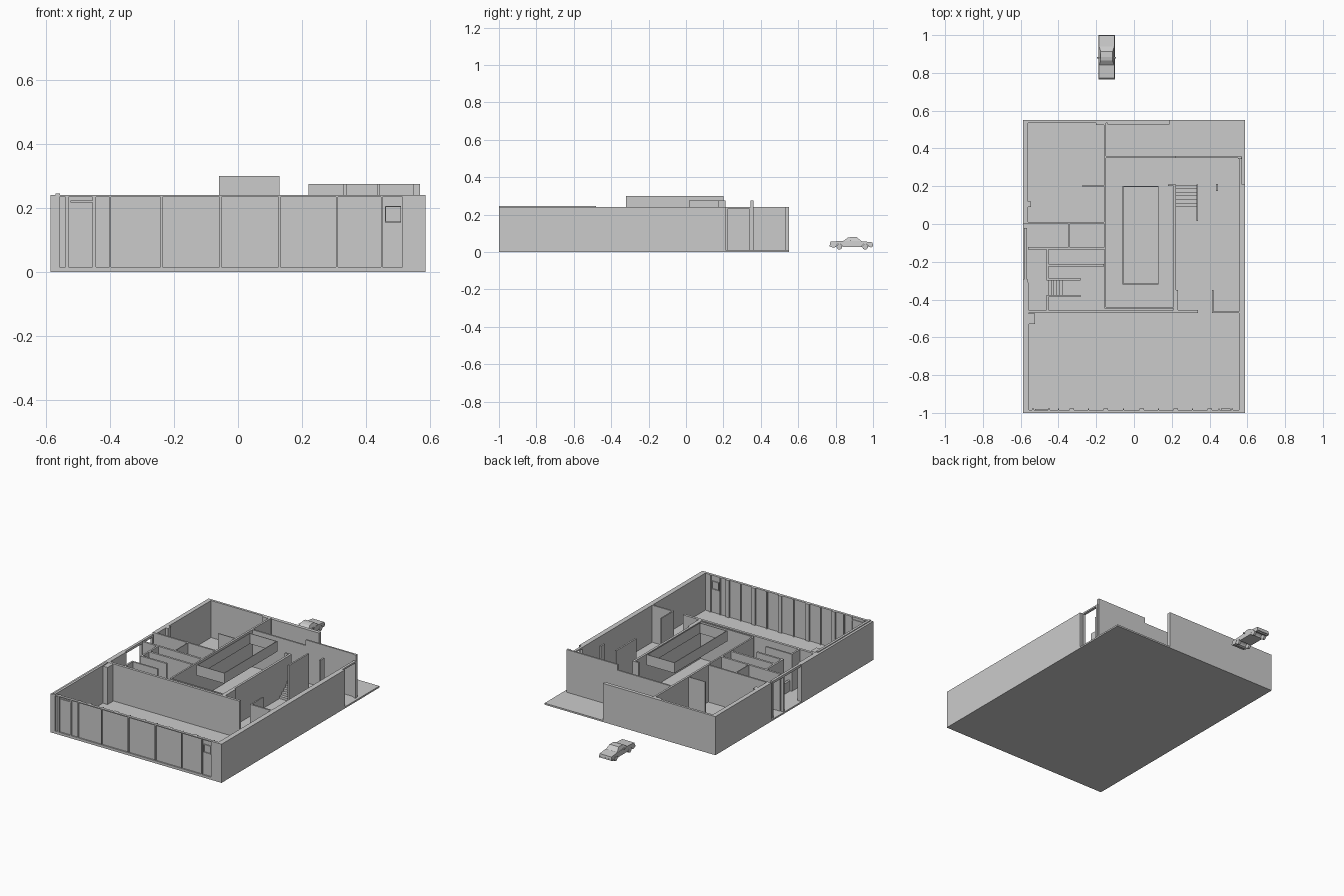
import bpy, bmesh, math

if "Cube" in bpy.data.objects:
    bpy.data.objects.remove(bpy.data.objects["Cube"])

def box(name, x0, x1, y0, y1, z0, z1):
    """Axis-aligned block."""
    bm = bmesh.new()
    bmesh.ops.create_cube(bm, size=1)
    for v in bm.verts:
        v.co.x = x0 + (v.co.x + .5) * (x1 - x0)
        v.co.y = y0 + (v.co.y + .5) * (y1 - y0)
        v.co.z = z0 + (v.co.z + .5) * (z1 - z0)
    return finish(name, bm)

def finish(name, bm):
    bmesh.ops.recalc_face_normals(bm, faces=bm.faces)
    me = bpy.data.meshes.new(name)
    bm.to_mesh(me)
    bm.free()
    ob = bpy.data.objects.new(name, me)
    bpy.context.collection.objects.link(ob)
    return ob

F, T, TALL = .01, .24, .275      # floor level, wall top, tall wall top

def walls(name, rows, top=T, bottom=F):
    for x0, x1, y0, y1 in rows:
        box(name, x0, x1, y0, y1, bottom, top)

# Floor slab
box("floor_slab", -.587, .587, -1, .55, 0, F)

# Outer shell
walls("left_outer_wall", [(-.587, -.558, -1, -.31), (-.587, -.56, 0, .55)])
walls("right_outer_wall", [(.556, .587, -1, .21)])
walls("back_outer_wall", [(-.56, .187, .535, .55)])
walls("back_inset_wall", [(-.155, .22, .35, .36)])
walls("back_tall_wall", [(.22, .57, .35, .36)], TALL)

# Rear left room
walls("rear_room_wall", [(-.56, -.155, 0, .01), (-.16, -.148, 0, .54)])
walls("rear_room_partition", [(-.275, -.16, .198, .204)])
walls("rear_room_pier", [(-.56, -.545, .09, .12), (-.20, -.16, .525, .535),
                         (-.14, .187, .528, .535)])

# Left entry rooms
walls("entry_wall", [(-.562, -.155, -.135, -.122), (-.347, -.342, -.122, 0),
                     (-.464, -.453, -.30, -.135), (-.453, -.16, -.225, -.212),
                     (-.453, -.283, -.298, -.286), (-.464, -.283, -.386, -.376),
                     (-.464, -.453, -.455, -.386), (-.587, -.56, -.31, -.295)])
box("entry_lintel", -.582, -.566, -.30, -.02, .225, T)
for y in (-.13, -.025):
    box("entry_post", -.582, -.566, y - .005, y + .005, F, T)

# Central hall
walls("hall_side_wall", [(-.157, -.147, -.445, .36), (.208, .222, -.35, .21),
                         (.208, .232, -.455, -.35)])
walls("hall_front_wall", [(-.155, .21, -.448, -.44)])
walls("stair_landing_wall", [(.18, .222, .20, .21)])
walls("stair_side_wall", [(.33, .34, .015, .21)], TALL)
walls("hall_post", [(.435, .445, .175, .212)], TALL)

# Front room: back partition with a doorway
walls("partition_wall", [(-.56, .34, -.472, -.456), (.412, .556, -.472, -.462),
                         (.412, .42, -.462, -.35)])
walls("partition_pier", [(-.558, -.525, -.53, -.475)])

# Doorway frame and door leaf in the right wall
for y in (.215, .345):
    box("side_door_post", .556, .572, y - .006, y + .006, F, T)
box("side_door_lintel", .556, .572, .21, .351, .23, T)
box("corner_post", .55, .57, .345, .36, F, TALL)

# Raised skylight frame, open at top and bottom
for x in (-.06, .126):
    box("skylight_side", x, x + .004, -.32, .20, .235, .30)
for y in (-.32, .196):
    box("skylight_end", -.06, .13, y, y + .004, .235, .30)

# Front facade: recessed glazing with frames
box("facade_panel", -.56, .556, -.992, -.984, F, T)
box("facade_sill", -.56, .556, -1, -.984, F, .016)
box("facade_head", -.56, .556, -1, -.984, .234, T)
for x in (-.40, -.24, -.055, .13, .31, .45):
    box("facade_mullion", x - .003, x + .003, -1, -.976, F, T)
for x in (-.535, -.45, .52):
    box("door_jamb", x - .005, x + .005, -1, -.978, F, T)
box("left_door_head", -.525, -.45, -.998, -.98, .218, .224)
box("facade_corner", .52, .587, -1, -.984, F, T)
box("left_corner_cap", -.572, -.557, -1, -.48, T, .245)
for x in (.46, .508):
    box("door_window_stile", x, x + .003, -.998, -.978, .157, .206)
for z in (.155, .203):
    box("door_window_rail", .46, .511, -.998, -.978, z, z + .003)
for x in (-.33, -.15, .04, .22, .40):
    box("inner_pier", x - .012, x + .012, -.984, -.976, F, T)

# Stair flights
for i in range(6):
    box("main_stair_step", .222, .33, .09 + i * .019, .109 + i * .019, F, .025 + i * .016)
for i in range(5):
    box("entry_stair_step", -.453 + i * .015, -.438 + i * .015, -.376, -.298, F, .075 - i * .013)

# Car
def side_extrude(name, profile, width, cx, top_z=None, top_scale=1):
    """Extrude a (y, z) profile across x, optionally narrowing the points above top_z."""
    bm = bmesh.new()
    sides = []
    for s in (-1, 1):
        sides.append([bm.verts.new((cx + s * width / 2 *
                      (top_scale if top_z and z > top_z else 1), y, z)) for y, z in profile])
    bm.faces.new(sides[0])
    bm.faces.new(sides[1][::-1])
    n = len(profile)
    for i in range(n):
        j = (i + 1) % n
        bm.faces.new((sides[0][i], sides[0][j], sides[1][j], sides[1][i]))
    return finish(name, bm)

CX = -.145
def arch(y):
    """Wheel arch points along the bottom of the body."""
    return [(y + .018 * math.cos(a), .028 + .016 * math.sin(a))
            for a in [math.pi * (1 - k / 6) for k in range(7)]]

body = ([(.768, .03), (.79, .023)] + arch(.82) + arch(.958) +
        [(.99, .025), (1.0, .035), (.997, .052), (.94, .058), (.84, .06), (.772, .056)])
side_extrude("car_body", body, .088, CX, .05, .93)
side_extrude("car_cabin", [(.84, .058), (.865, .077), (.885, .081), (.912, .08), (.94, .057)],
             .08, CX, .065, .78)
for y in (.766, .992):
    box("car_bumper", CX - .044, CX + .044, y, y + .008, .03, .038)
for s in (-1, 1):
    x = CX + s * .046
    box("car_mirror", x - .005, x + .005, .876, .883, .058, .063)
    for y in (.82, .958):
        bpy.ops.mesh.primitive_cylinder_add(vertices=16, radius=.015, depth=.014,
            location=(CX + s * .037, y, .028), rotation=(0, math.pi / 2, 0))
        bpy.context.object.name = "car_wheel"
        bpy.ops.object.shade_smooth_by_angle()
